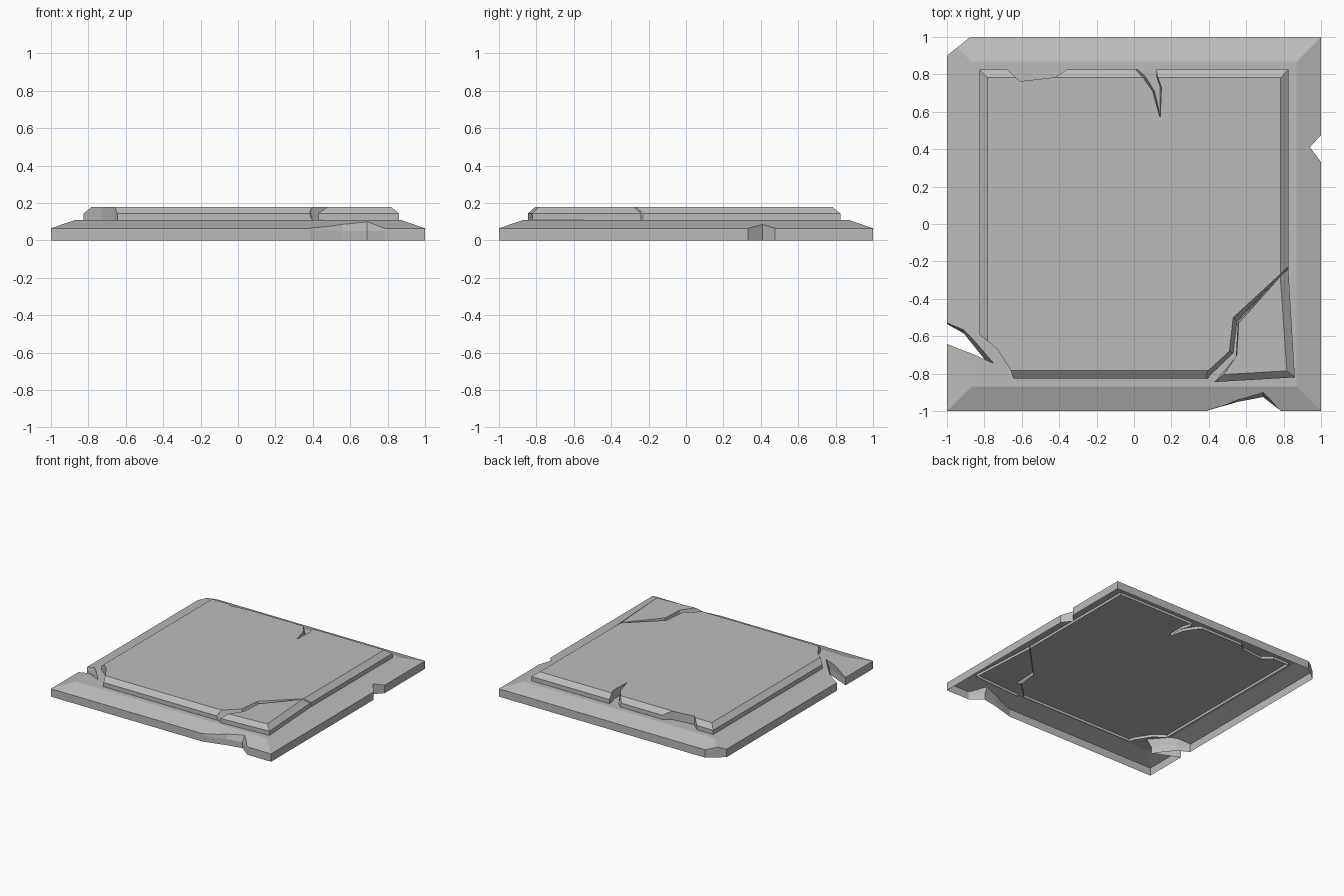
import bpy, bmesh

old = bpy.data.objects.get("Cube")
if old:
    bpy.data.objects.remove(old, do_unlink=True)

stone = bpy.data.materials.new("grey_stone")
stone.use_nodes = True
GREY = (0.5, 0.5, 0.5, 1)
stone.diffuse_color = GREY
stone.node_tree.nodes["Principled BSDF"].inputs["Base Color"].default_value = GREY


def loft(name, rings):
    """Closed solid through (outline, height) rings with equal point counts."""
    bm = bmesh.new()
    loops = [[bm.verts.new((x, y, z)) for x, y in pts] for pts, z in rings]
    for a, b in zip(loops, loops[1:]):
        for i in range(len(a)):
            j = (i + 1) % len(a)
            bm.faces.new((a[i], a[j], b[j], b[i]))
    bm.faces.new(loops[0][::-1])
    bm.faces.new(loops[-1])
    bmesh.ops.recalc_face_normals(bm, faces=bm.faces)
    mesh = bpy.data.meshes.new(name)
    bm.to_mesh(mesh)
    bm.free()
    mesh.materials.append(stone)
    ob = bpy.data.objects.new(name, mesh)
    bpy.context.collection.objects.link(ob)
    return ob


def square(r):
    return [(-r, -r), (r, -r), (r, r), (-r, r)]


def carve(target, chips, z_low, z_high):
    """Cut chips whose walls flare from a low outline to a high outline."""
    cutters = []
    for low, high in chips:
        cut = loft("chip_cutter", [(low, -0.1), (low, z_low), (high, z_high), (high, 0.4)])
        cut.hide_render = True
        mod = target.modifiers.new("chip", "BOOLEAN")
        mod.operation, mod.solver, mod.object = "DIFFERENCE", "EXACT", cut
        cutters.append(cut)
    bpy.context.view_layer.update()
    graph = bpy.context.evaluated_depsgraph_get()
    mesh = bpy.data.meshes.new_from_object(target.evaluated_get(graph))
    target.modifiers.clear()
    target.data = mesh
    for cut in cutters:
        bpy.data.objects.remove(cut, do_unlink=True)


def open_bottom(ob):
    """Remove the underside so the part is a hollow shell."""
    bm = bmesh.new()
    bm.from_mesh(ob.data)
    floor = min(v.co.z for v in bm.verts)
    under = [f for f in bm.faces if all(v.co.z < floor + 1e-4 for v in f.verts)]
    bmesh.ops.delete(bm, geom=under, context="FACES")
    bm.to_mesh(ob.data)
    bm.free()


# Base with sloping border
base = loft("base", [(square(1), 0), (square(1), 0.065), (square(0.87), 0.11)])
corner = [(-1.1, 0.82), (-0.75, 1.1), (-1.1, 1.1)]
side_nick = [(1.04, 0.28), (1.04, 0.52), (0.94, 0.41)]
front_low = [(0.2, -1.06), (0.9, -1.06), (0.78, -0.995), (0.69, -0.925), (0.56, -0.95), (0.4, -0.995)]
front_high = [(0.2, -1.06), (0.9, -1.06), (0.76, -0.98), (0.69, -0.895), (0.56, -0.93), (0.4, -0.99)]
left_low = [(-1.1, -0.5), (-1.1, -0.6), (-0.79, -0.735), (-0.91, -0.585), (-1, -0.535)]
left_high = [(-1.1, -0.47), (-1.1, -0.59), (-0.75, -0.745), (-0.91, -0.56), (-1, -0.51)]
carve(base, [(corner, corner), (side_nick, side_nick), (front_low, front_high),
             (left_low, left_high)], 0.05, 0.11)

# Raised slab with bevelled rim
slab = loft("slab", [(square(0.825), 0.088), (square(0.825), 0.145), (square(0.782), 0.18)])
break_low = [(0.37, -0.9), (0.9, -0.9), (0.9, -0.16), (0.55, -0.52), (0.53, -0.69), (0.4, -0.815)]
break_high = [(0.33, -0.9), (0.9, -0.9), (0.9, -0.16), (0.53, -0.5), (0.51, -0.68), (0.39, -0.79)]
left_chip = [(-0.9, -0.9), (-0.62, -0.9), (-0.66, -0.78), (-0.73, -0.67), (-0.9, -0.53)]
back_chip = [(-0.72, 0.86), (-0.66, 0.81), (-0.61, 0.763), (-0.42, 0.785), (-0.31, 0.86)]
crack_low = [(-0.02, 0.86), (0.06, 0.79), (0.11, 0.71), (0.138, 0.59), (0.14, 0.73), (0.12, 0.79), (0.12, 0.86)]
crack_high = [(-0.04, 0.86), (0.05, 0.78), (0.1, 0.71), (0.14, 0.565), (0.147, 0.73), (0.125, 0.79), (0.12, 0.86)]
carve(slab, [(break_low, break_high), (left_chip, left_chip), (back_chip, back_chip),
             (crack_low, crack_high)], 0.11, 0.18)

# Broken corner piece, shifted outward
piece_low = [(0.43, -0.845), (0.86, -0.82), (0.825, -0.24), (0.555, -0.52), (0.545, -0.71)]
piece_high = [(0.48, -0.805), (0.817, -0.785), (0.782, -0.28), (0.56, -0.53), (0.55, -0.7)]
piece = loft("broken_corner", [(piece_low, 0.088), (piece_low, 0.145), (piece_high, 0.18)])

for part in (base, slab, piece):
    open_bottom(part)
